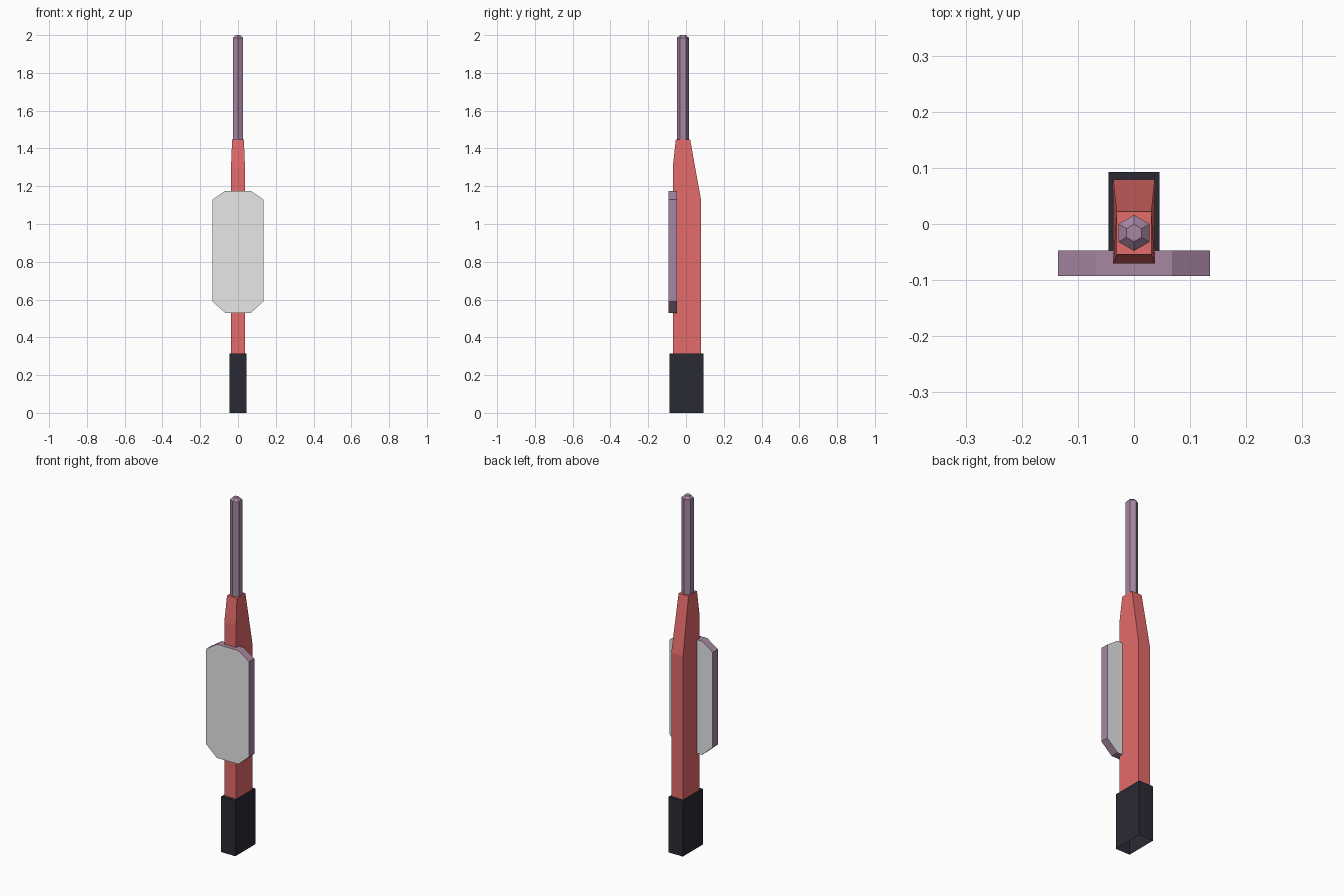
import bpy, bmesh, math
from mathutils import Vector

if "Cube" in bpy.data.objects:
    bpy.data.objects.remove(bpy.data.objects["Cube"])


def material(name, rgb):
    m = bpy.data.materials.new(name)
    m.diffuse_color = (*rgb, 1)
    m.use_nodes = True
    m.node_tree.nodes["Principled BSDF"].inputs["Base Color"].default_value = m.diffuse_color
    return m


RED = material("red", (0.78, 0.145, 0.147))
BLACK = material("blue_black", (0.023, 0.023, 0.036))
MAUVE = material("mauve", (0.39, 0.245, 0.37))
GREY = material("light_grey", (0.8, 0.8, 0.8))


def finish(bm, name, *mats):
    bmesh.ops.recalc_face_normals(bm, faces=bm.faces)
    mesh = bpy.data.meshes.new(name)
    bm.to_mesh(mesh)
    bm.free()
    for m in mats:
        mesh.materials.append(m)
    obj = bpy.data.objects.new(name, mesh)
    bpy.context.collection.objects.link(obj)
    return obj


def extrude(points, direction):
    """Closed prism from a planar outline."""
    bm = bmesh.new()
    face = bm.faces.new([bm.verts.new(p) for p in points])
    new = bmesh.ops.extrude_face_region(bm, geom=[face], use_keep_orig=True)["geom"]
    verts = [g for g in new if isinstance(g, bmesh.types.BMVert)]
    bmesh.ops.translate(bm, verts=verts, vec=Vector(direction))
    return bm


# grip: rectangular sleeve, open at the bottom
bm = extrude([(-0.045, -0.088, 0), (0.045, -0.088, 0), (0.045, 0.093, 0), (-0.045, 0.093, 0)],
             (0, 0, 0.315))
bm.normal_update()
bottom = [f for f in bm.faces if all(v.co.z < 0.001 for v in f.verts)]
bmesh.ops.delete(bm, geom=bottom, context='FACES_ONLY')
finish(bm, "grip", BLACK)

# body: side profile across x, narrowed at the top end
W = 0.037
profile = [(-0.07, 0.3), (0.079, 0.3), (0.079, 1.13), (0.022, 1.447), (-0.054, 1.447), (-0.07, 1.3)]
bm = extrude([(-W, y, z) for y, z in profile], (2 * W, 0, 0))
for v in bm.verts:
    if v.co.z > 1.4:
        v.co.x *= 0.84
finish(bm, "body", RED)

# barrel: six-sided rod with a bevelled tip
bm = bmesh.new()
rings = []
for r, z in [(0.032, 1.43), (0.032, 1.985), (0.0155, 2.0)]:
    rings.append([bm.verts.new((r * math.sin(i * math.pi / 3), -0.016 + r * math.cos(i * math.pi / 3), z))
                  for i in range(6)])
for a, b in zip(rings, rings[1:]):
    for i in range(6):
        j = (i + 1) % 6
        bm.faces.new((a[i], a[j], b[j], b[i]))
bm.faces.new(rings[0])
bm.faces.new(rings[-1])
finish(bm, "barrel", MAUVE)

# plate: elongated octagon, grey front and back with a mauve rim
half = [(0.068, 0.53), (0.135, 0.59), (0.135, 1.13), (0.068, 1.175)]
outline = half + [(-x, z) for x, z in reversed(half)]
bm = extrude([(x, -0.093, z) for x, z in outline], (0, 0.046, 0))
bm.normal_update()
for f in bm.faces:
    f.material_index = 1 if abs(f.normal.y) > 0.9 else 0
finish(bm, "plate", MAUVE, GREY)
